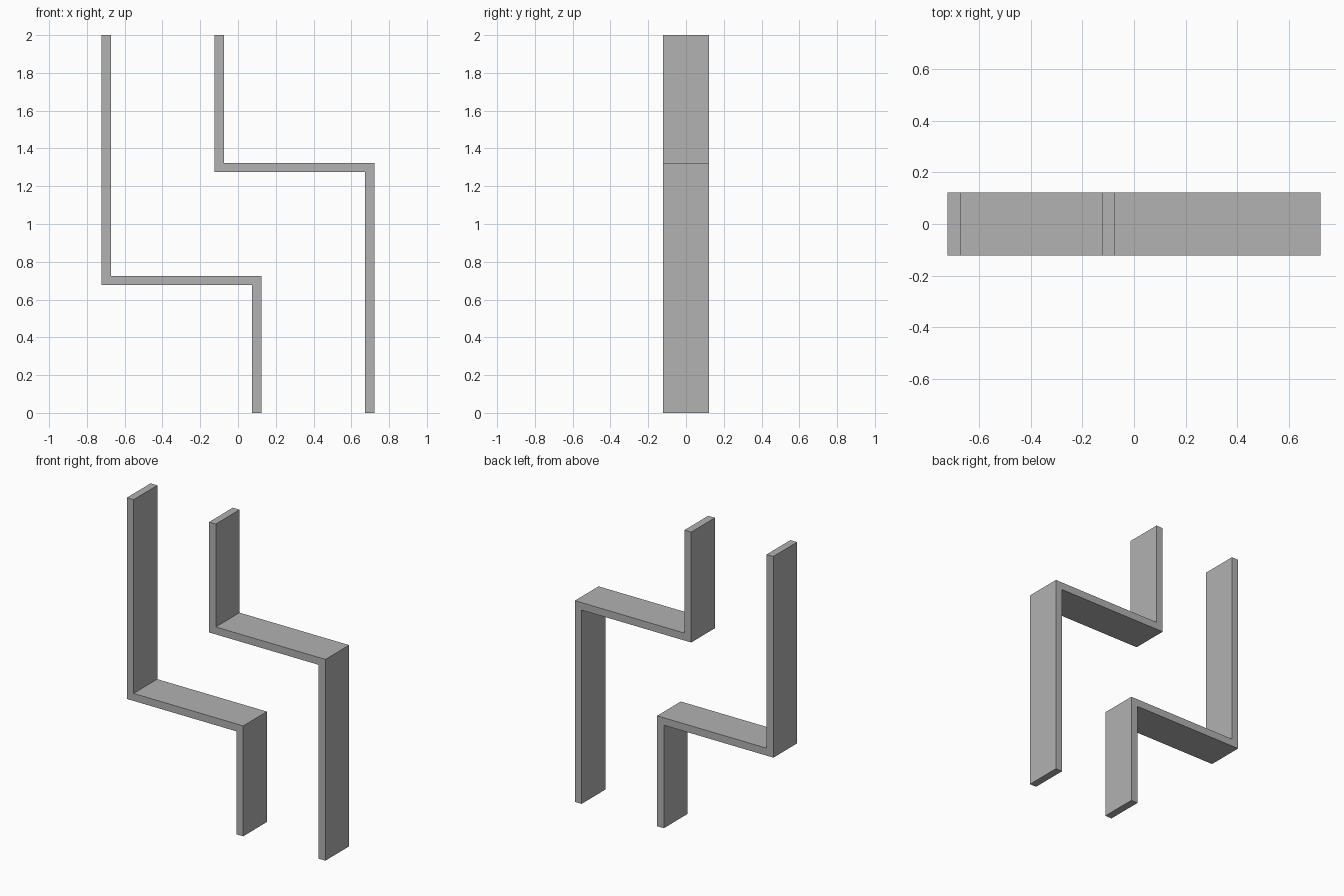
import bpy
import bmesh

# Remove the default cube
cube = bpy.data.objects.get("Cube")
if cube:
    bpy.data.objects.remove(cube, do_unlink=True)

HALF_DEPTH = 0.123
THICK = 0.049
OUTER, INNER = 0.722, 0.124      # outer faces of the long and short legs
SHELF, HEIGHT = 0.677, 2.0       # underside of the lower shelf, total height

# Single grey material
grey = bpy.data.materials.new("plain grey")
grey.use_nodes = True
colour = (0.445, 0.445, 0.445, 1)
grey.diffuse_color = colour
grey.node_tree.nodes["Principled BSDF"].inputs["Base Color"].default_value = colour


def stepped_strip(name, profile):
    """Extrude a closed x-z outline through the depth."""
    bm = bmesh.new()
    face = bm.faces.new([bm.verts.new((x, -HALF_DEPTH, z)) for x, z in profile])
    extruded = bmesh.ops.extrude_face_region(bm, geom=[face])
    moved = [g for g in extruded["geom"] if isinstance(g, bmesh.types.BMVert)]
    bmesh.ops.translate(bm, verts=moved, vec=(0, 2 * HALF_DEPTH, 0))
    bmesh.ops.recalc_face_normals(bm, faces=bm.faces)
    mesh = bpy.data.meshes.new(name)
    bm.to_mesh(mesh)
    bm.free()
    mesh.materials.append(grey)
    obj = bpy.data.objects.new(name, mesh)
    bpy.context.collection.objects.link(obj)
    return obj


# Lower strip: tall upright, flat shelf, short leg
lower = [
    (-OUTER, HEIGHT), (-OUTER, SHELF), (INNER - THICK, SHELF), (INNER - THICK, 0),
    (INNER, 0), (INNER, SHELF + THICK), (THICK - OUTER, SHELF + THICK),
    (THICK - OUTER, HEIGHT),
]
stepped_strip("lower_stepped_strip", lower)

# Upper strip: the same outline turned half a turn about the centre
stepped_strip("upper_stepped_strip", [(-x, HEIGHT - z) for x, z in lower])
